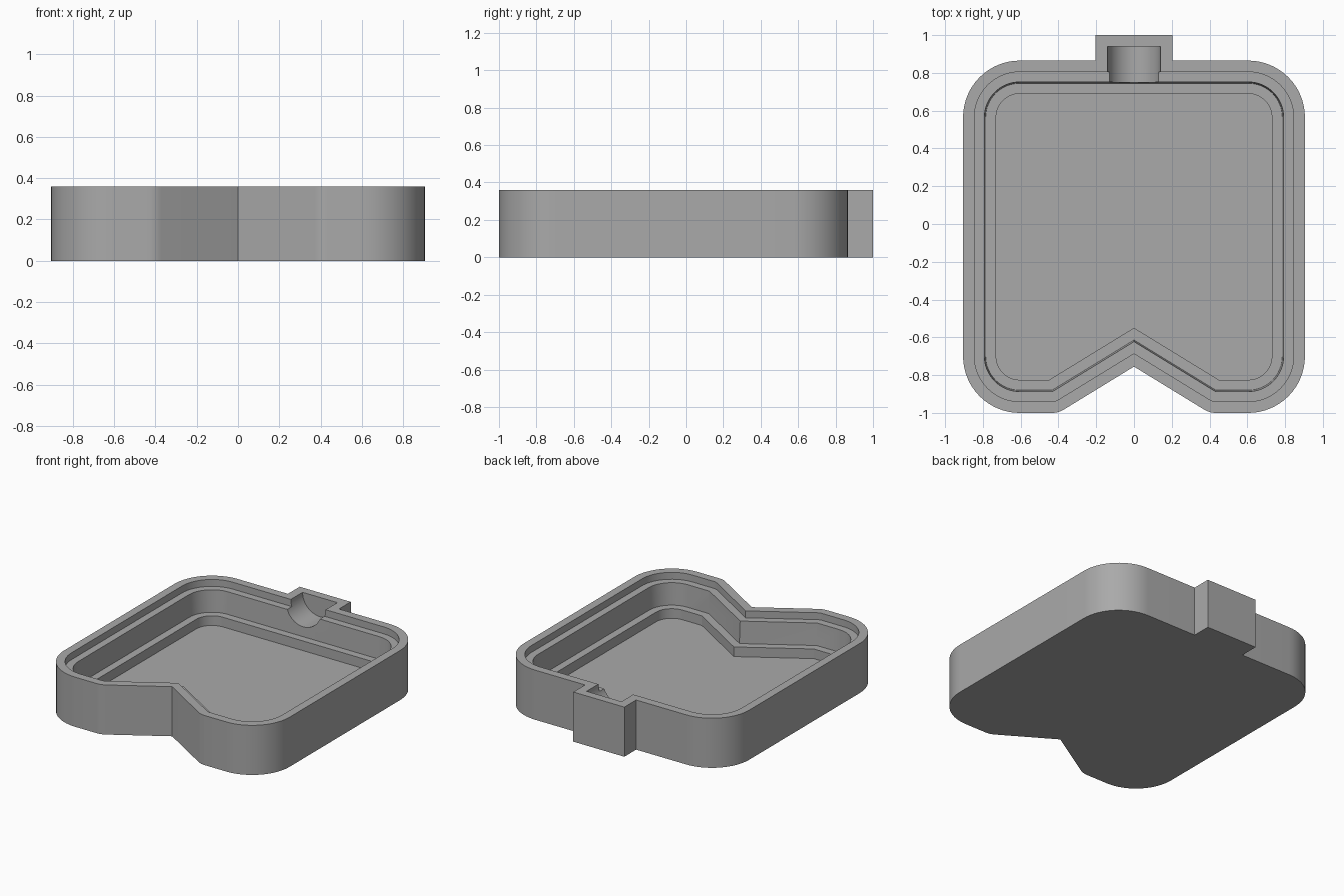
import bpy, bmesh, math
from mathutils import Vector

if "Cube" in bpy.data.objects:
    bpy.data.objects.remove(bpy.data.objects["Cube"])

# Outline corners counter-clockwise: x, y, fillet radius, arc steps
CORNERS = [(0.905, -1, 0.3, 16), (0.905, 0.865, 0.3, 16), (-0.905, 0.865, 0.3, 16),
           (-0.905, -1, 0.3, 16), (-0.4, -1, 0.12, 6), (0, -0.755, 0, 0), (0.4, -1, 0.12, 6)]
# Wall section: inset from the outline, height
SECTION = [(0, 0), (0, 0.36), (0.06, 0.36), (0.06, 0.31), (0.113, 0.31),
           (0.12, 0.15), (0.175, 0.15), (0.175, 0.08)]


def outline(inset):
    """Filleted outline moved inwards by the inset."""
    points = []
    for i, (x, y, radius, steps) in enumerate(CORNERS):
        p = Vector((x, y))
        a = (p - Vector(CORNERS[i - 1][:2])).normalized()
        b = (Vector(CORNERS[(i + 1) % len(CORNERS)][:2]) - p).normalized()
        na, nb = Vector((-a.y, a.x)), Vector((-b.y, b.x))
        miter = (na + nb) / (1 + na.dot(nb))
        r = max(radius - inset, 0)
        centre = p + miter * (inset + r)
        if r == 0:
            points += [centre] * (steps + 1)
            continue
        start, turn = math.atan2(-na.y, -na.x), na.angle_signed(nb) * -1
        for k in range(steps + 1):
            t = start + turn * k / steps
            points.append(centre + r * Vector((math.cos(t), math.sin(t))))
    return points


def finish(bm, name):
    bmesh.ops.recalc_face_normals(bm, faces=bm.faces)
    mesh = bpy.data.meshes.new(name)
    bm.to_mesh(mesh)
    bm.free()
    obj = bpy.data.objects.new(name, mesh)
    bpy.context.collection.objects.link(obj)
    mesh.materials.append(grey)
    return obj


def combine(target, other, operation):
    mod = target.modifiers.new(operation.title(), 'BOOLEAN')
    mod.operation, mod.object, mod.solver = operation, other, 'EXACT'
    bpy.context.view_layer.objects.active = target
    bpy.ops.object.modifier_apply(modifier=mod.name)
    bpy.data.objects.remove(other)


grey = bpy.data.materials.new("grey")
grey.diffuse_color = (0.4, 0.4, 0.4, 1)
grey.use_nodes = True
grey.node_tree.nodes["Principled BSDF"].inputs["Base Color"].default_value = grey.diffuse_color

# Tray with stepped rim and floor
bm = bmesh.new()
rings = [[bm.verts.new((p.x, p.y, z)) for p in outline(d)] for d, z in SECTION]
for low, high in zip(rings, rings[1:]):
    for i in range(len(low)):
        bm.faces.new((low[i - 1], low[i], high[i], high[i - 1]))
bm.faces.new(rings[0])
bm.faces.new(rings[-1])
bmesh.ops.remove_doubles(bm, verts=bm.verts, dist=1e-5)
tray = finish(bm, "tray")

# Spout block on the back
bm = bmesh.new()
bmesh.ops.create_cube(bm, size=1)
for v in bm.verts:
    v.co = (v.co.x * 0.41, 0.92 + v.co.y * 0.16, 0.18 + v.co.z * 0.36)
combine(tray, finish(bm, "spout_block"), 'UNION')

# Half-round channel through the rim into the block
bm = bmesh.new()
bmesh.ops.create_cone(bm, cap_ends=True, segments=48, radius1=0.14, radius2=0.14, depth=0.24)
for v in bm.verts:
    v.co = (v.co.x, 0.82 + v.co.z, 0.36 + v.co.y)
combine(tray, finish(bm, "channel_cutter"), 'DIFFERENCE')

bpy.ops.object.select_all(action='DESELECT')
tray.select_set(True)
bpy.context.view_layer.objects.active = tray
bpy.ops.object.shade_smooth_by_angle(angle=math.radians(25))
